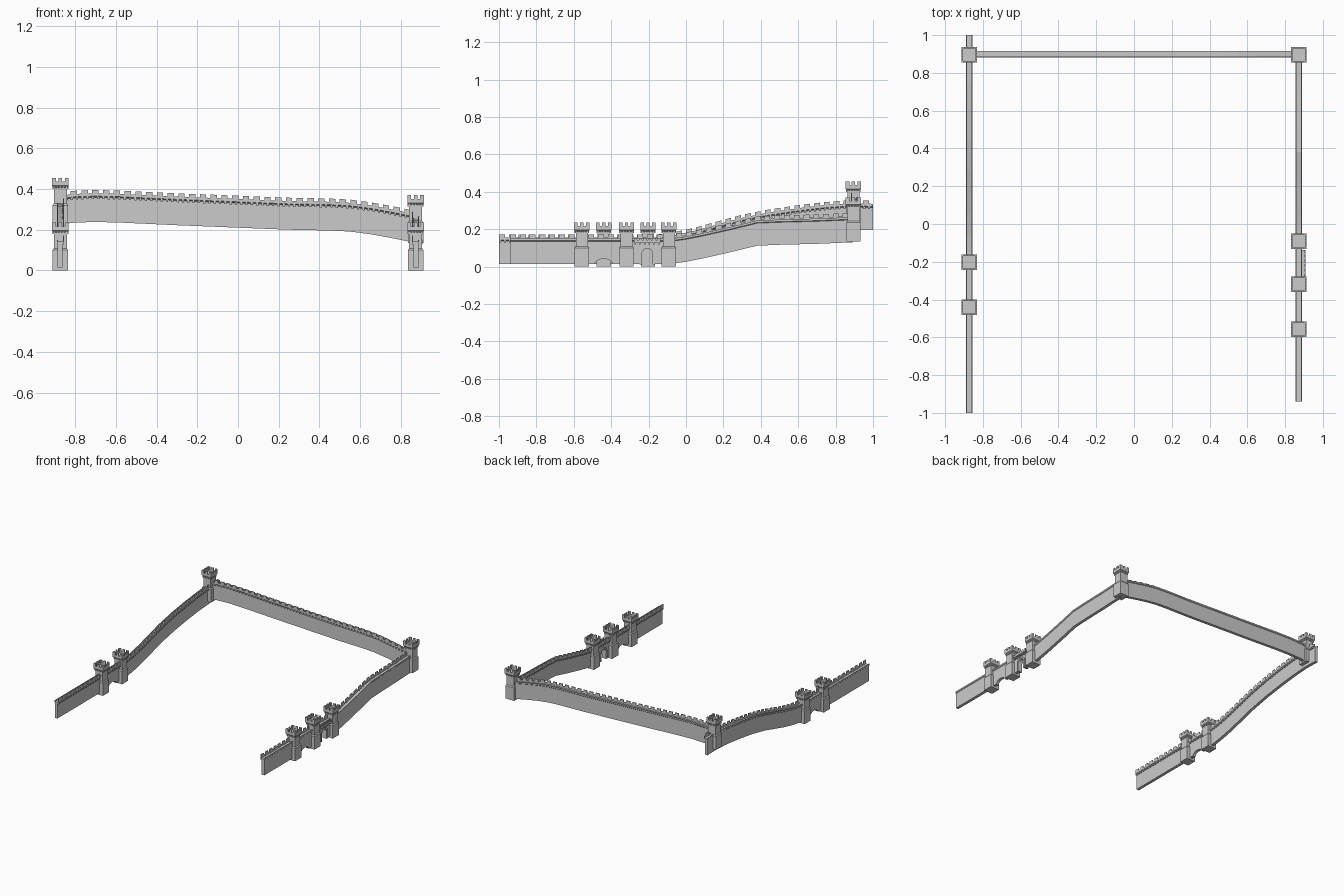
import bpy, bmesh, math
from mathutils import Vector

if "Cube" in bpy.data.objects:
    bpy.data.objects.remove(bpy.data.objects["Cube"])

X = 0.873   # distance of the side walls from the centre


def make_object(name, bm):
    bmesh.ops.recalc_face_normals(bm, faces=bm.faces)
    me = bpy.data.meshes.new(name)
    bm.to_mesh(me)
    bm.free()
    ob = bpy.data.objects.new(name, me)
    bpy.context.collection.objects.link(ob)
    return ob


def loft(bm, rings):
    # skin closed rings of equal size and cap both ends
    vs = [[bm.verts.new(p) for p in r] for r in rings]
    n = len(vs[0])
    for a, b in zip(vs, vs[1:]):
        for i in range(n):
            bm.faces.new((a[i], a[(i + 1) % n], b[(i + 1) % n], b[i]))
    bm.faces.new(vs[0])
    bm.faces.new(vs[-1])


def box(bm, x0, x1, y0, y1, z0, z1):
    loft(bm, [[(x0, y0, z), (x1, y0, z), (x1, y1, z), (x0, y1, z)] for z in (z0, z1)])


def height(path, s):
    for (a, za), (b, zb) in zip(path, path[1:]):
        if s <= b:
            return za + (zb - za) * (s - a) / (b - a)
    return path[-1][1]


# Wall section: u points to the crenellated side, z from the wall foot
SECTION = [(-.013, 0), (.010, 0), (.010, .121), (.019, .127), (.019, .141), (.013, .141),
           (.013, .127), (-.012, .127), (-.012, .135), (-.017, .135), (-.017, .124), (-.013, .120)]


def wall(name, path, place):
    bm = bmesh.new()
    loft(bm, [[place(s, u, z + h) for u, h in SECTION] for s, z in path])
    body = make_object(name, bm)

    # merlons on the parapet and corbels below it, following the slope
    bm = bmesh.new()
    start, end = path[0][0], path[-1][0]

    def block(s, w, u0, u1, h0, h1):
        loft(bm, [[place(t, u, height(path, t) + h)
                   for u, h in ((u0, h0), (u1, h0), (u1, h1), (u0, h1))] for t in (s, s + w)])
    n = int((end - start) / .052)
    pitch = (end - start) / n
    for i in range(n):
        block(start + i * pitch, .031, .013, .019, .1405, .157)
    n = int((end - start) / .026)
    pitch = (end - start) / n
    for i in range(n):
        block(start + i * pitch, .011, .009, .0185, .113, .128)
    make_object(name + "_merlons", bm)
    return body


# Three walls climbing the hill
left = wall("left_wall",
            [(-1, .015), (-.15, .015), (-.06, .028), (.05, .052), (.29, .118), (.45, .15),
             (.61, .173), (.75, .189), (.88, .198), (1, .195)],
            lambda s, u, z: (-X + u, s, z))
right = wall("right_wall",
             [(-.94, .015), (-.08, .015), (.0, .026), (.08, .042), (.22, .073), (.38, .112),
              (.5, .117), (.7, .122), (.89, .13)],
             lambda s, u, z: (X - u, s, z))
wall("back_wall",
     [(-.875, .226), (-.8, .235), (-.7, .238), (-.58, .235), (-.3, .222), (0, .21), (.25, .2),
      (.45, .196), (.55, .191), (.65, .178), (.75, .16), (.87, .136)],
     lambda s, u, z: (s, .9 - u, z))


def arch(y, half, spring, rise, z0):
    # outline of an arched opening
    pts = [(y + half, z0)]
    for i in range(13):
        a = math.pi * i / 12
        pts.append((y + half * math.cos(a), spring + rise * math.sin(a)))
    return pts + [(y - half, z0)]


def cut(ob, name, outline):
    bm = bmesh.new()
    cx = math.copysign(X, ob.data.vertices[0].co.x)
    loft(bm, [[(cx + d, y, z) for y, z in outline] for d in (-.06, .06)])
    cutter = make_object(name, bm)
    cutter.hide_render = True
    cutter.hide_set(True)
    m = ob.modifiers.new(name, 'BOOLEAN')
    m.operation = 'DIFFERENCE'
    m.object = cutter
    m.solver = 'EXACT'


# Low water arches and the gate opening
GATE = -.207
cut(left, "left_water_arch_cutter", arch(-.32, .05, .008, .034, -.02))
cut(right, "right_water_arch_cutter", arch(-.44, .05, .008, .034, -.02))
cut(right, "gate_cutter", arch(GATE, .028, .07, .028, -.02))

# Raised stone frame around the gate
bm = bmesh.new()
inner, outer = arch(GATE, .028, .07, .028, .012), arch(GATE, .042, .07, .042, .012)
loops = [[[bm.verts.new((X + d, y, z)) for y, z in o] for o in (inner, outer)] for d in (-.018, .02)]
(a, b), (c, d) = loops
for i in range(len(a) - 1):
    for p, q in ((a, b), (b, d), (d, c), (c, a)):
        bm.faces.new((p[i], p[i + 1], q[i + 1], q[i]))
for i in (0, -1):
    bm.faces.new((a[i], b[i], d[i], c[i]))
make_object("gate_frame", bm)

# Projecting gallery over the gate, outside
bm = bmesh.new()
box(bm, X + .01, X + .034, GATE - .07, GATE + .07, .128, .136)
box(bm, X + .029, X + .034, GATE - .07, GATE + .07, .135, .143)
for i in range(6):
    y = GATE - .07 + i * .0248
    box(bm, X + .029, X + .034, y, y + .016, .1425, .152)
    box(bm, X + .01, X + .03, y + .002, y + .01, .118, .129)
make_object("gate_gallery", bm)


def tower(name, cx, cy, base):
    bm = bmesh.new()

    def sq(h, z):
        return [(cx + sx * h, cy + sy * h, base + z)
                for sx, sy in ((-1, -1), (1, -1), (1, 1), (-1, 1))]
    # battered foot, shaft, flared head and sunken roof
    loft(bm, [sq(h, z) for h, z in ((.038, 0), (.038, .1), (.032, .108), (.032, .186),
                                    (.041, .196), (.041, .216), (.033, .216), (.033, .202))])
    # merlons: corners and middle of every side
    for i in range(3):
        for j in range(3):
            if i == 1 and j == 1:
                continue
            x, y = (i - 1) * .0315, (j - 1) * .0315
            if i != 1 and j != 1:
                for wx, wy in ((.0095, .004), (.004, .0095)):
                    px = cx + (i - 1) * (.041 - wx)
                    py = cy + (j - 1) * (.041 - wy)
                    box(bm, px - wx, px + wx, py - wy, py + wy, base + .2155, base + .235)
            else:
                wx, wy = (.009, .004) if i == 1 else (.004, .009)
                px, py = cx + (i - 1) * .037, cy + (j - 1) * .037
                box(bm, px - wx, px + wx, py - wy, py + wy, base + .2155, base + .235)
    # corbels under the head
    for k in range(5):
        t = (k - 2) * .0145
        for s in (-1, 1):
            box(bm, cx + t - .003, cx + t + .003, cy + s * .035 - .004, cy + s * .035 + .004,
                base + .18, base + .195)
            box(bm, cx + s * .035 - .004, cx + s * .035 + .004, cy + t - .003, cy + t + .003,
                base + .18, base + .195)
    make_object(name, bm)


# Gate towers and corner towers
for i, y in enumerate((-.44, -.203)):
    tower(f"left_tower_{i + 1}", -X, y, 0)
for i, y in enumerate((-.557, -.318, -.092)):
    tower(f"right_tower_{i + 1}", X, y, 0)
tower("back_left_tower", -X, .895, .22)
tower("back_right_tower", X, .895, .135)
